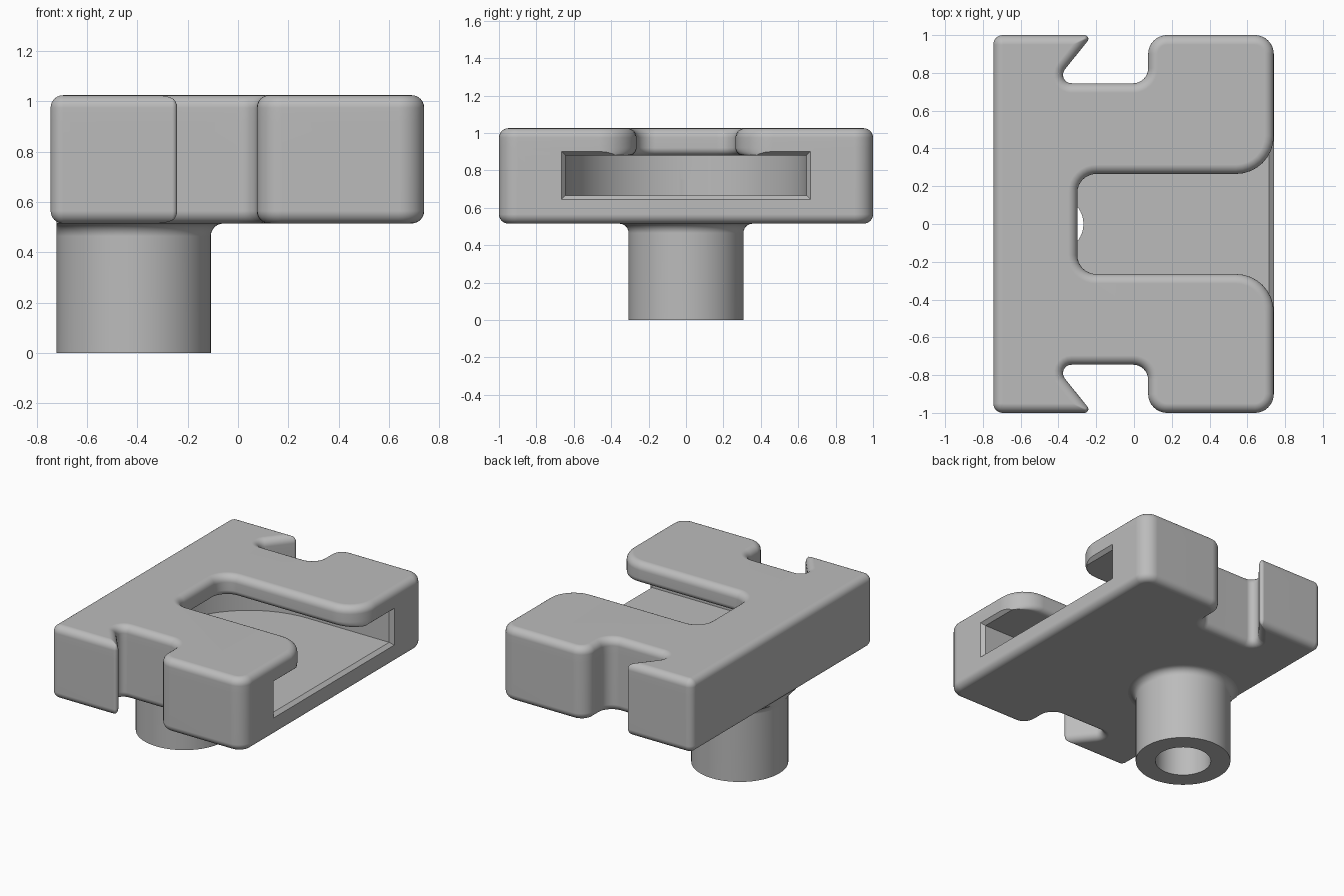
import bpy, bmesh, math
from mathutils import Vector, Matrix

cube = bpy.data.objects.get("Cube")
if cube:
    bpy.data.objects.remove(cube, do_unlink=True)

grey = bpy.data.materials.new("plain grey")
grey.use_nodes = True
colour = (0.5, 0.5, 0.5, 1)
grey.diffuse_color = colour
grey.node_tree.nodes["Principled BSDF"].inputs["Base Color"].default_value = colour


def rounded(corners, insets, steps=8):
    """Counter-clockwise outline, each edge moved inwards by its inset, corners rounded."""
    count = len(corners)
    pts = [Vector(c[:2]) for c in corners]
    dirs = [(pts[(i + 1) % count] - pts[i]).normalized() for i in range(count)]
    loop, moved = [], []
    for i in range(count):
        a, b = dirs[i - 1], dirs[i]
        na, nb = Vector((-a.y, a.x)), Vector((-b.y, b.x))
        p, q = pts[i] + na * insets[i - 1], pts[i] + nb * insets[i]
        moved.append(p + a * ((q - p).cross(b) / a.cross(b)))
    for i in range(count):
        a, b, p = dirs[i - 1], dirs[i], moved[i]
        turn = a.angle_signed(b) * -1
        d = max(insets[i - 1], insets[i])
        r = max(corners[i][2] - math.copysign(d, turn), 0.003)
        start = p - a * r * math.tan(abs(turn) / 2)
        centre = start + Vector((-a.y, a.x)) * math.copysign(r, turn)
        for k in range(steps + 1):
            loop.append(centre + Matrix.Rotation(turn * k / steps, 2) @ (start - centre))
    return loop


def loft(name, rings, closed=False):
    """Skin a list of equal rings of 3D points, capped or joined end to end."""
    bm = bmesh.new()
    rows = [[bm.verts.new(p) for p in ring] for ring in rings]
    n = len(rows[0])
    pairs = list(zip(rows, rows[1:]))
    if closed:
        pairs.append((rows[-1], rows[0]))
    else:
        bm.faces.new(rows[0][::-1])
        bm.faces.new(rows[-1])
    for low, high in pairs:
        for i in range(n):
            j = (i + 1) % n
            bm.faces.new((low[i], low[j], high[j], high[i]))
    bmesh.ops.recalc_face_normals(bm, faces=bm.faces)
    mesh = bpy.data.meshes.new(name)
    bm.to_mesh(mesh)
    bm.free()
    mesh.materials.append(grey)
    obj = bpy.data.objects.new(name, mesh)
    bpy.context.collection.objects.link(obj)
    return obj


def at(loop, z):
    return [(p.x, p.y, z) for p in loop]


def circle(x, r, z, n=64):
    angles = [2 * math.pi * i / n for i in range(n)]
    return [(x + r * math.cos(t), r * math.sin(t), z) for t in angles]


def activate(obj):
    bpy.ops.object.select_all(action="DESELECT")
    obj.select_set(True)
    bpy.context.view_layer.objects.active = obj


def combine(obj, other, operation):
    activate(obj)
    mod = obj.modifiers.new("combine", "BOOLEAN")
    mod.operation, mod.object, mod.solver = operation, other, "EXACT"
    bpy.ops.object.modifier_apply(modifier=mod.name)
    bpy.data.objects.remove(other, do_unlink=True)


def finish(obj):
    activate(obj)
    bpy.ops.object.shade_smooth_by_angle(angle=math.radians(32))
    mod = obj.modifiers.new("even shading", "WEIGHTED_NORMAL")
    mod.keep_sharp = True


BOTTOM, FLOOR, CEILING, TOP = 0.515, 0.665, 0.88, 1.025
FILLET, LIP = 0.05, 0.04
POST_X = -0.415

# Outlines: x, y, corner radius, with a dovetail notch on each side
side = [(-0.745, -1, 0.05), (-0.22, -1, 0.02), (-0.425, -0.745, 0.045),
        (0.075, -0.745, 0.08), (0.075, -1, 0.1), (0.74, -1, 0.1)]
slot = [(0.74, -0.265, 0.2), (-0.3, -0.265, 0.1)]
mirrored = lambda part: [(x, -y, r) for x, y, r in reversed(part)]
block_outline = side + mirrored(side)
plate_outline = side + slot + mirrored(slot) + mirrored(side)

quarter = [math.pi / 2 * k / 6 for k in range(7)]

# Lower block with rounded bottom edge
rings = []
for t in quarter:
    d = FILLET * (1 - math.sin(t))
    rings.append(at(rounded(block_outline, [d] * len(block_outline)),
                    BOTTOM + FILLET * (1 - math.cos(t))))
rings.append(at(rounded(block_outline, [0] * len(block_outline)), CEILING))
body = loft("slotted_body", rings)

# Round-ended pocket, open towards the right
R, PX = 0.645, 0.085
arc = [math.pi / 2 + math.pi * k / 48 for k in range(49)]
pocket = [Vector((0.9, R))] + [Vector((PX + R * math.cos(t), R * math.sin(t))) for t in arc]
pocket.append(Vector((0.9, -R)))
combine(body, loft("pocket_cutter", [at(pocket, FLOOR), at(pocket, 1.2)]), "DIFFERENCE")

# Top plate with the open slot; slot lips are rounded underneath too
slot_edges = range(len(side), len(side) + 3)
rings = []
for t in quarter:
    d = LIP * (1 - math.sin(t))
    insets = [d if i in slot_edges else 0 for i in range(len(plate_outline))]
    rings.append(at(rounded(plate_outline, insets), CEILING + LIP * (1 - math.cos(t))))
for t in quarter:
    d = FILLET * (1 - math.cos(t))
    rings.append(at(rounded(plate_outline, [d] * len(plate_outline)),
                    TOP - FILLET * (1 - math.sin(t))))
combine(body, loft("top_plate", rings), "UNION")


# Eased edge around the pocket mouth
def mouth(x, grow):
    y, low, high = R + grow, FLOOR - grow, CEILING + grow
    return [(x, -y, low), (x, y, low), (x, y, high), (x, -y, high)]


combine(body, loft("mouth_cutter", [mouth(0.715, 0), mouth(0.745, 0.025)]), "DIFFERENCE")

# Screw hole through the pocket floor
combine(body, loft("hole_cutter", [circle(POST_X, 0.147, 0.3), circle(POST_X, 0.147, 0.75)]),
        "DIFFERENCE")
finish(body)

# Hollow post with stepped bore, flared where it meets the body
profile = [(0.18, 0.4), (0.18, 0), (0.307, 0)]
profile += [(0.307 + 0.05 * (1 - math.cos(t)), BOTTOM - 0.05 + 0.05 * math.sin(t))
            for t in quarter]
profile += [(0.357, 0.53), (0.147, 0.53), (0.147, 0.4)]
rings = [[(max(x, POST_X - 0.307), y, z) for x, y, z in circle(POST_X, r, h)]
         for r, h in profile]
finish(loft("hollow_post", rings, closed=True))
